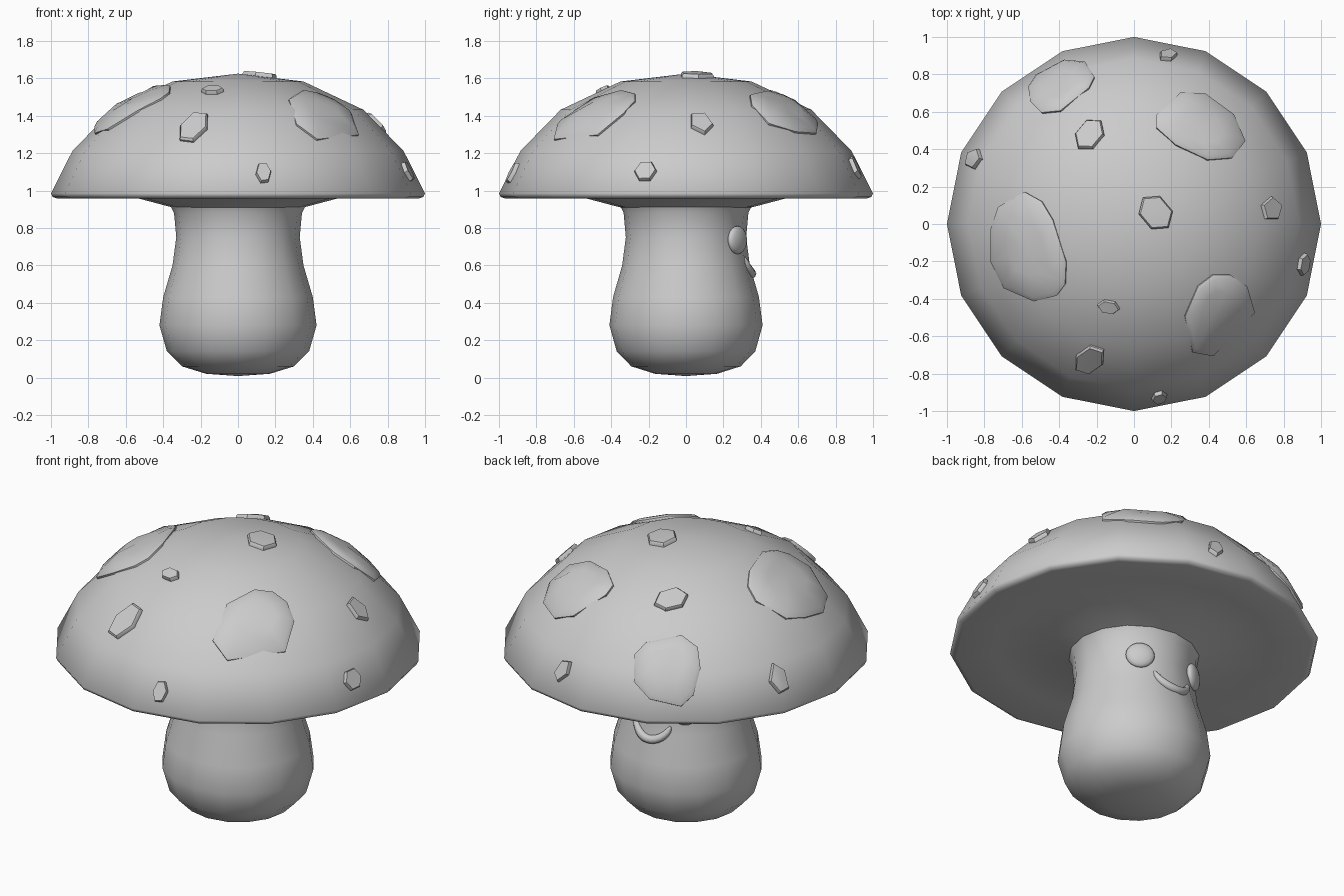
import bpy, bmesh, math
from mathutils import Vector

if "Cube" in bpy.data.objects:
    bpy.data.objects.remove(bpy.data.objects["Cube"])

SIDES = 16
GREY = bpy.data.materials.new("light grey")
GREY.diffuse_color = (0.6, 0.6, 0.6, 1)
GREY.use_nodes = True
GREY.node_tree.nodes["Principled BSDF"].inputs["Base Color"].default_value = GREY.diffuse_color


def make_object(name, bm, angle=50):
    bmesh.ops.recalc_face_normals(bm, faces=bm.faces)
    me = bpy.data.meshes.new(name)
    bm.to_mesh(me)
    bm.free()
    me.materials.append(GREY)
    for p in me.polygons:
        p.use_smooth = True
    me.set_sharp_from_angle(angle=math.radians(angle))
    ob = bpy.data.objects.new(name, me)
    bpy.context.collection.objects.link(ob)
    return ob


def skin(bm, rings):
    """Join rings of points with quads; a one-point ring closes as a fan."""
    vs = [[bm.verts.new(p) for p in r] for r in rings]
    for a, b in zip(vs, vs[1:]):
        n = max(len(a), len(b))
        for i in range(n):
            j = (i + 1) % n
            f = [a[i % len(a)], a[j % len(a)], b[j % len(b)], b[i % len(b)]]
            bm.faces.new(list(dict.fromkeys(f)))


def lathe(name, profile, sy=1.0):
    rings = []
    for r, z in profile:
        if r == 0:
            rings.append([(0, 0, z)])
        else:
            rings.append([(r * math.cos(math.tau * i / SIDES),
                           r * sy * math.sin(math.tau * i / SIDES), z)
                          for i in range(SIDES)])
    bm = bmesh.new()
    skin(bm, rings)
    return make_object(name, bm, 60)


def interp(x, pts):
    for (x0, y0), (x1, y1) in zip(pts, pts[1:]):
        if x <= x1:
            return y0 + (y1 - y0) * (x - x0) / (x1 - x0)
    return pts[-1][1]


# Cap: domed top, thin rim, slightly hollow underside
DOME = [(0, 1.625), (0.35, 1.583), (0.67, 1.432), (0.885, 1.212), (1.0, 0.985)]
UNDER = [(0.99, 0.965), (0.965, 0.957), (0.75, 0.972), (0.53, 0.957),
         (0.36, 0.912), (0.30, 0.90), (0, 0.90)]
lathe("cap", DOME + UNDER)

# Stem: waisted at the top, bulbous at the bottom
STEM = [(0, 0.008), (0.17, 0.02), (0.30, 0.06), (0.38, 0.14), (0.42, 0.28),
        (0.40, 0.43), (0.35, 0.60), (0.33, 0.75), (0.342, 0.88), (0.36, 0.915),
        (0, 0.915)]
lathe("stem", STEM, 0.975)


# Spots: raised plates draped over the cap
def on_cap(x, y, lift):
    h = math.pi / SIDES
    r, a = math.hypot(x, y), math.atan2(y, x)
    r *= math.cos(a % (2 * h) - h) / math.cos(h)
    p = Vector((x, y, interp(r, DOME)))
    return p + (p - Vector((0, 0, 0.525))).normalized() * lift


def spot(name, outline, height):
    cx = sum(p[0] for p in outline) / len(outline)
    cy = sum(p[1] for p in outline) / len(outline)
    rings = [[on_cap(cx, cy, -0.03)]]
    for s, lift in ((1, -0.02), (1, height * 0.5), (0.9, height), (0.5, height)):
        rings.append([on_cap(cx + (x - cx) * s, cy + (y - cy) * s, lift)
                      for x, y in outline])
    rings.append([on_cap(cx, cy, height)])
    bm = bmesh.new()
    skin(bm, rings)
    make_object(name, bm, 40)


LARGE = [
    [(.12, .58), (.25, .70), (.38, .69), (.53, .58), (.59, .44), (.52, .35),
     (.39, .34), (.22, .42), (.12, .51)],
    [(-.56, .73), (-.52, .79), (-.37, .87), (-.26, .86), (-.21, .78),
     (-.24, .72), (-.39, .60), (-.49, .59), (-.55, .65)],
    [(-.76, -.03), (-.72, .09), (-.58, .17), (-.49, .12), (-.43, .02),
     (-.36, -.20), (-.365, -.32), (-.41, -.38), (-.53, -.41), (-.69, -.34),
     (-.76, -.20)],
    [(.27, -.49), (.34, -.33), (.42, -.27), (.51, -.27), (.60, -.33),
     (.64, -.47), (.42, -.70), (.31, -.68)],
]
for i, outline in enumerate(LARGE):
    spot(f"large_spot_{i + 1}", outline, 0.022)

# x, y, half length, half width, turn in degrees, corners
SMALL = [
    (-.235, .475, .095, .07, 50, 6), (.115, .06, .105, .085, -50, 6),
    (.73, .08, .065, .055, 90, 5), (-.135, -.44, .06, .036, -10, 6),
    (-.235, -.72, .09, .068, 35, 6), (-.85, .345, .058, .04, 65, 5),
    (.18, .895, .05, .028, 5, 5), (.90, -.215, .06, .027, 80, 6),
    (.135, -.92, .042, .028, 15, 6),
]
for i, (cx, cy, a, b, turn, n) in enumerate(SMALL):
    c, s = math.cos(math.radians(turn)), math.sin(math.radians(turn))
    pts = []
    for k in range(n):
        t = math.tau * k / n
        u, v = a * math.cos(t), b * math.sin(t)
        pts.append((cx + u * c - v * s, cy + u * s + v * c))
    spot(f"small_spot_{i + 1}", pts, 0.022)

# Eyes: flattened balls on the back side of the stem
for side, label in ((1, "right"), (-1, "left")):
    bm = bmesh.new()
    bmesh.ops.create_uvsphere(bm, u_segments=16, v_segments=10, radius=1)
    eye = make_object(f"eye_{label}", bm)
    eye.scale = (0.079, 0.033, 0.075)
    eye.rotation_euler = (0, 0, -side * math.radians(34))
    eye.location = (side * 0.187, 0.275, 0.735)

# Mouth: tapered smile bent around the stem
RADIUS = [(z, r) for r, z in STEM[:-1]]
rings = []
N = 12
for i in range(N + 1):
    u = -1 + 2 * i / N
    t = u * math.radians(75)
    x, z = 0.118 * math.sin(t) / math.sin(math.radians(75)), 0.555 + 0.09 * (1 - math.cos(t)) / 0.741
    y = math.sqrt((interp(z, RADIUS) * 0.975) ** 2 - x * x) - 0.003
    centre = Vector((x, y, z))
    out = Vector((x, y, 0)).normalized()
    along = Vector((math.cos(t), -x / y, math.sin(t))).normalized()
    across = along.cross(out).normalized()
    w = 0.007 + 0.018 * math.sqrt(max(0, 1 - u * u))
    rings.append([centre + out * w * math.cos(a) + across * w * math.sin(a)
                  for a in (math.tau * k / 8 for k in range(8))])
first = sum(rings[0], Vector()) / 8
last = sum(rings[-1], Vector()) / 8
bm = bmesh.new()
skin(bm, [[first]] + rings + [[last]])
make_object("mouth", bm, 60)
